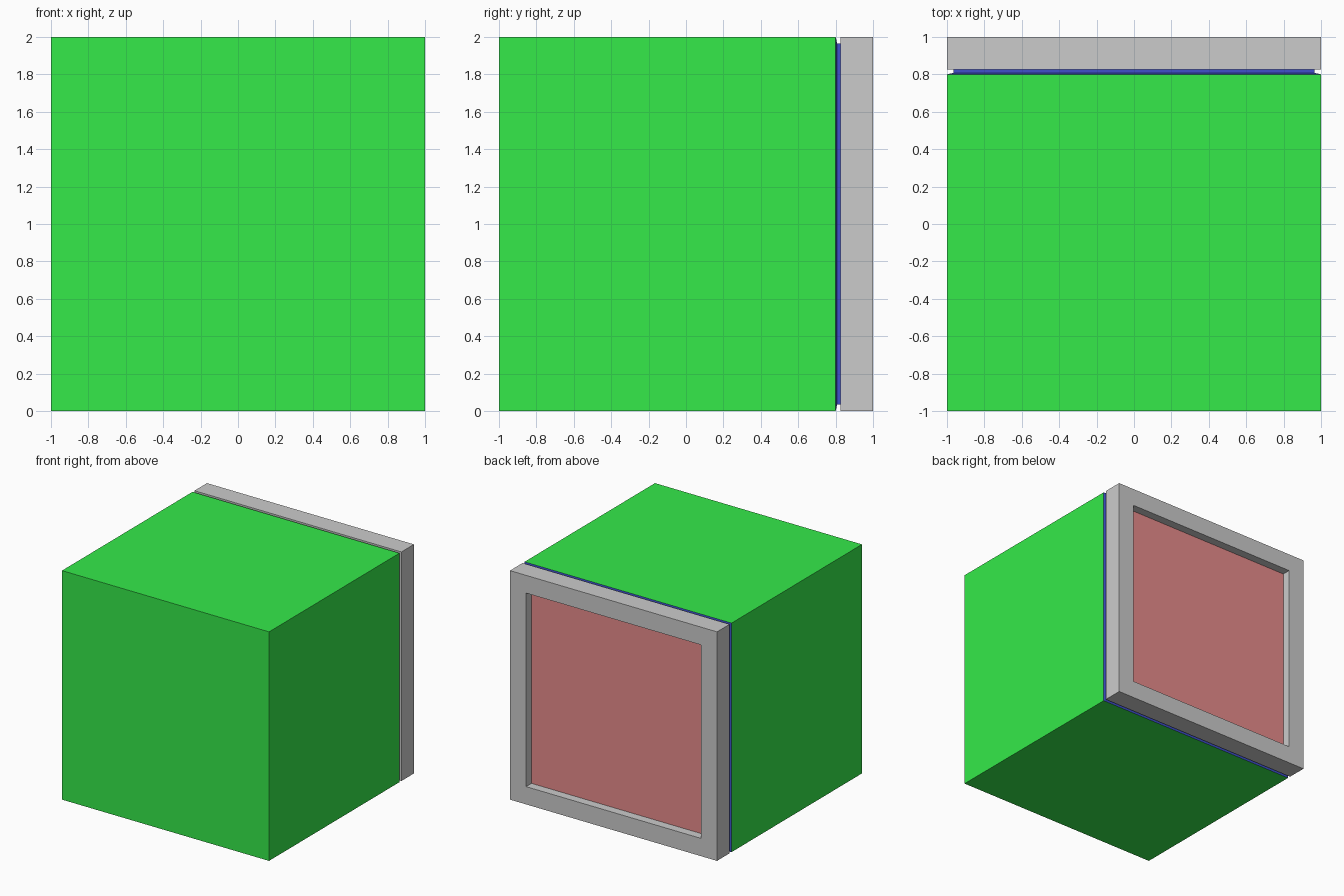
import bpy, bmesh

if "Cube" in bpy.data.objects:
    bpy.data.objects.remove(bpy.data.objects["Cube"])


def material(name, rgb):
    mat = bpy.data.materials.new(name)
    mat.diffuse_color = (*rgb, 1)
    mat.use_nodes = True
    mat.node_tree.nodes["Principled BSDF"].inputs["Base Color"].default_value = mat.diffuse_color
    return mat


def frustum(name, y0, half0, y1, half1, mat=None):
    """Square block along y, centred on z = 1, with a half size at each end."""
    bm = bmesh.new()
    bmesh.ops.create_cube(bm, size=2)
    for v in bm.verts:
        y, half = (y0, half0) if v.co.y < 0 else (y1, half1)
        v.co = (v.co.x * half, y, 1 + v.co.z * half)
    mesh = bpy.data.meshes.new(name)
    bm.to_mesh(mesh)
    bm.free()
    obj = bpy.data.objects.new(name, mesh)
    bpy.context.collection.objects.link(obj)
    if mat:
        mesh.materials.append(mat)
    return obj


green = material("green", (0.035, 0.82, 0.068))
blue = material("blue", (0.05, 0.08, 0.6))
red = material("red", (0.8, 0.26, 0.26))

# Main body
frustum("body", -1, 1, 0.8, 1, green)

# Groove between body and frame: sloped blue lip, then the inset seal
frustum("gasket_lip", 0.8, 1, 0.808, 0.965, blue)
frustum("gasket", 0.808, 0.965, 0.827, 0.965, blue)

# Rear frame with a shallow recess in its back face
frame = frustum("rear_frame", 0.827, 1, 1, 1)
bm = bmesh.new()
bm.from_mesh(frame.data)
bm.normal_update()
back = max(bm.faces, key=lambda f: f.calc_center_median().y)
bmesh.ops.inset_region(bm, faces=[back], thickness=0.155, use_even_offset=True)
bmesh.ops.inset_region(bm, faces=[back], thickness=0.0)
bmesh.ops.translate(bm, verts=back.verts, vec=(0, -0.075, 0))

# The recess floor is the red panel
frame.data.materials.append(material("grey", (0.8, 0.8, 0.8)))
frame.data.materials.append(red)
back.material_index = 1
bm.to_mesh(frame.data)
bm.free()
